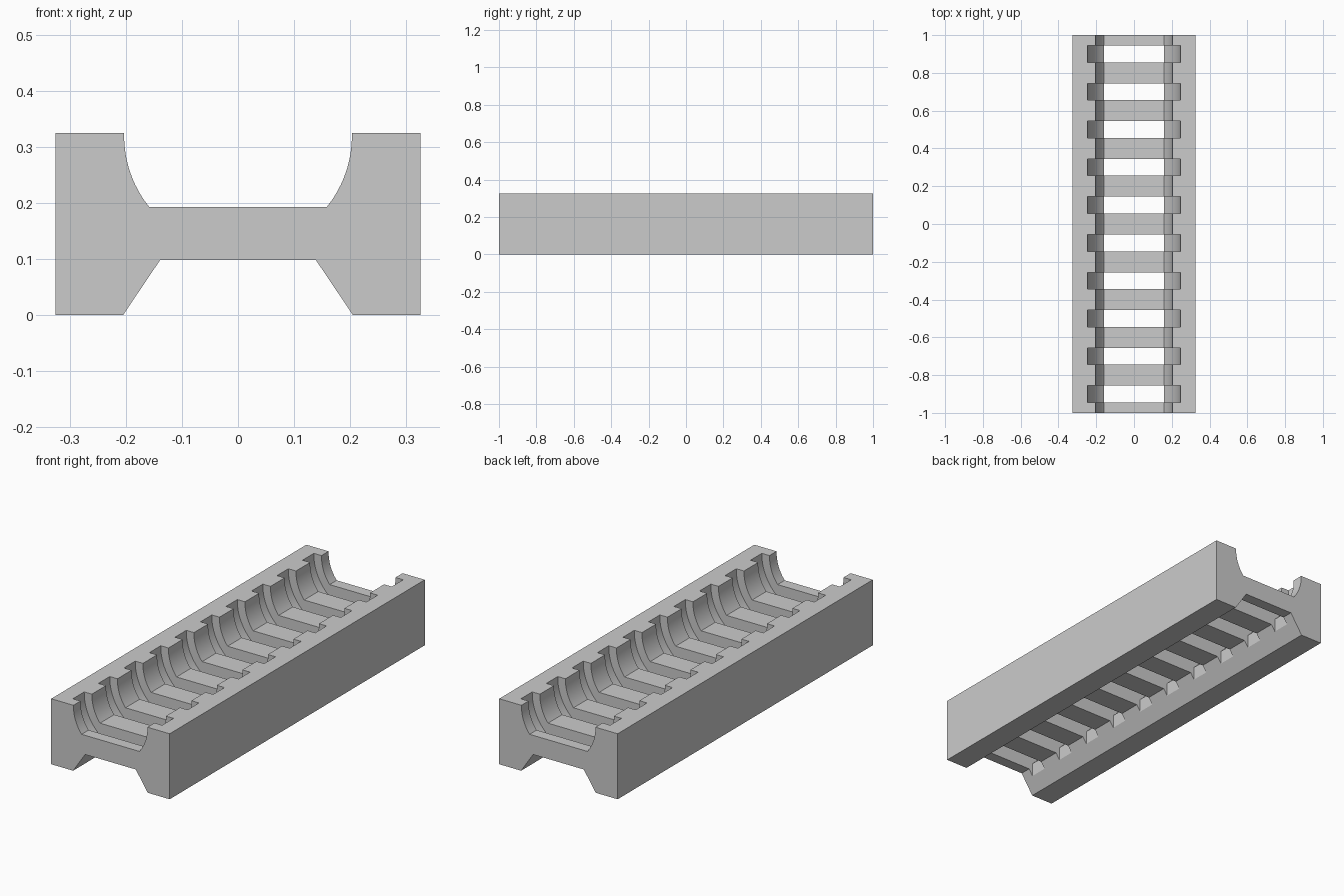
import bpy, bmesh
from math import sin, cos, asin, acos

if "Cube" in bpy.data.objects:
    bpy.data.objects.remove(bpy.data.objects["Cube"])

HALF_W, HEIGHT = 0.325, 0.325
AXIS_Z = 0.32                 # axis of the round trough
FLOOR_Z, HOLE_X = 0.193, 0.16


def arc(radius, end_angle, steps=12):
    """Right half of the trough, from the rim down to end_angle."""
    return [(radius * cos(end_angle * i / steps),
             AXIS_Z - radius * sin(end_angle * i / steps)) for i in range(steps + 1)]


def mirrored(half):
    """Close a right-hand half profile with its mirror image."""
    return half + [(-x, z) for x, z in reversed(half)]


def prisms(name, profile, centres, length):
    """Extrude one xz profile along y at each centre, in one mesh."""
    bm = bmesh.new()
    for y in centres:
        face = bm.faces.new([bm.verts.new((x, y - length / 2, z)) for x, z in profile])
        new = bmesh.ops.extrude_face_region(bm, geom=[face])["geom"]
        moved = [v for v in new if isinstance(v, bmesh.types.BMVert)]
        bmesh.ops.translate(bm, verts=moved, vec=(0, length, 0))
    bmesh.ops.recalc_face_normals(bm, faces=bm.faces)
    mesh = bpy.data.meshes.new(name)
    bm.to_mesh(mesh)
    bm.free()
    obj = bpy.data.objects.new(name, mesh)
    bpy.context.collection.objects.link(obj)
    return obj


# Channel block: round trough above, flared recess below
trough = arc(0.203, asin((AXIS_Z - FLOOR_Z) / 0.203))
half = trough[::-1] + [(0.203, HEIGHT), (HALF_W, HEIGHT), (HALF_W, 0),
                       (0.205, 0), (0.139, 0.098)]
block = prisms("slotted_channel_block", mirrored(half), [0], 2)

# Ten cross slots: wider round groove with a straight hole through the floor
groove = [(0.245, HEIGHT + 0.1)] + arc(0.245, acos(HOLE_X / 0.245)) + [(HOLE_X, -0.1)]
slots = prisms("slot_cutter", mirrored(groove),
               [-0.9 + 0.2 * i for i in range(10)], 0.089)

cut = block.modifiers.new("slots", "BOOLEAN")
cut.operation, cut.solver, cut.object = "DIFFERENCE", "EXACT", slots
bpy.ops.object.select_all(action="DESELECT")
bpy.context.view_layer.objects.active = block
block.select_set(True)
bpy.ops.object.modifier_apply(modifier=cut.name)
bpy.data.objects.remove(slots)

# Single grey finish
grey = bpy.data.materials.new("plain_grey")
grey.use_nodes = True
colour = (0.6, 0.6, 0.6, 1)
grey.diffuse_color = colour
grey.node_tree.nodes["Principled BSDF"].inputs["Base Color"].default_value = colour
block.data.materials.clear()
block.data.materials.append(grey)
bpy.ops.object.shade_smooth_by_angle()
